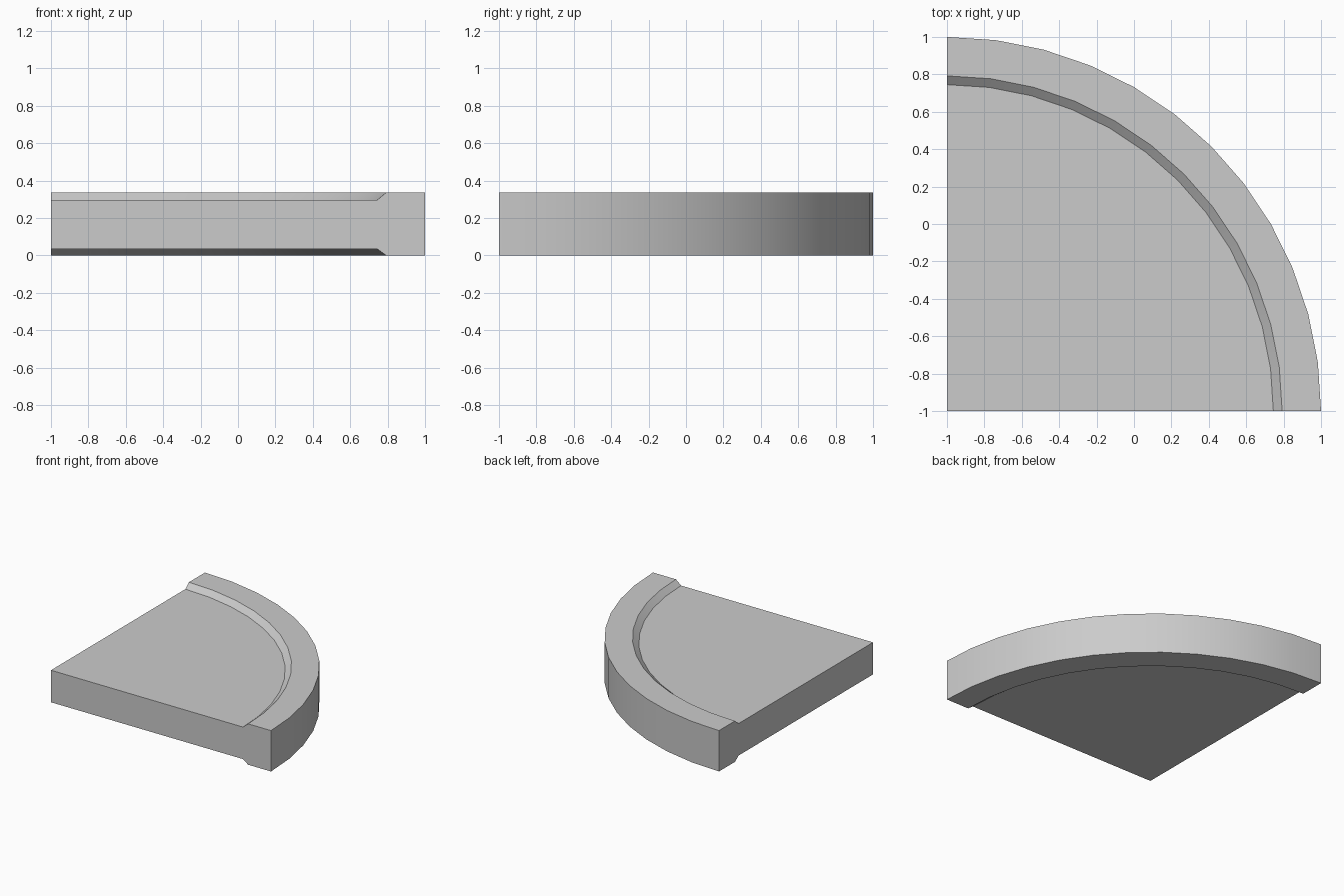
import bpy, bmesh, math

if "Cube" in bpy.data.objects:
    bpy.data.objects.remove(bpy.data.objects["Cube"])

SEGMENTS = 12
CORNER = (-1.0, -1.0)
# Radius/height section of the rim and flat panel, from lower to upper axis point
AXIS_LOW, AXIS_HIGH = 0.034, 0.297
PROFILE = [(1.745, AXIS_LOW), (1.792, 0.0), (2.0, 0.0),
           (2.0, 0.336), (1.792, 0.336), (1.745, AXIS_HIGH)]

bm = bmesh.new()
low = bm.verts.new((*CORNER, AXIS_LOW))
high = bm.verts.new((*CORNER, AXIS_HIGH))


def section(i):
    a = math.pi / 2 * i / SEGMENTS
    return [bm.verts.new((CORNER[0] + r * math.cos(a), CORNER[1] + r * math.sin(a), z))
            for r, z in PROFILE]


# Quarter sweep around the corner: rim strips
rings = [section(i) for i in range(SEGMENTS + 1)]
for a, b in zip(rings, rings[1:]):
    for j in range(len(PROFILE) - 1):
        bm.faces.new((a[j], b[j], b[j + 1], a[j + 1]))

# Recessed floor and underside as single flat panels
bm.faces.new([low] + [r[0] for r in rings])
bm.faces.new([high] + [r[-1] for r in rings])

# Two straight cut sides
for ring in (rings[0], rings[-1]):
    bm.faces.new([low] + ring + [high])

bmesh.ops.recalc_face_normals(bm, faces=bm.faces)
mesh = bpy.data.meshes.new("quarter_round_slab")
bm.to_mesh(mesh)
bm.free()
slab = bpy.data.objects.new("quarter_round_slab", mesh)
bpy.context.collection.objects.link(slab)

# Smooth curve, crisp corners
bpy.context.view_layer.objects.active = slab
slab.select_set(True)
bpy.ops.object.shade_smooth_by_angle(angle=math.radians(30))
